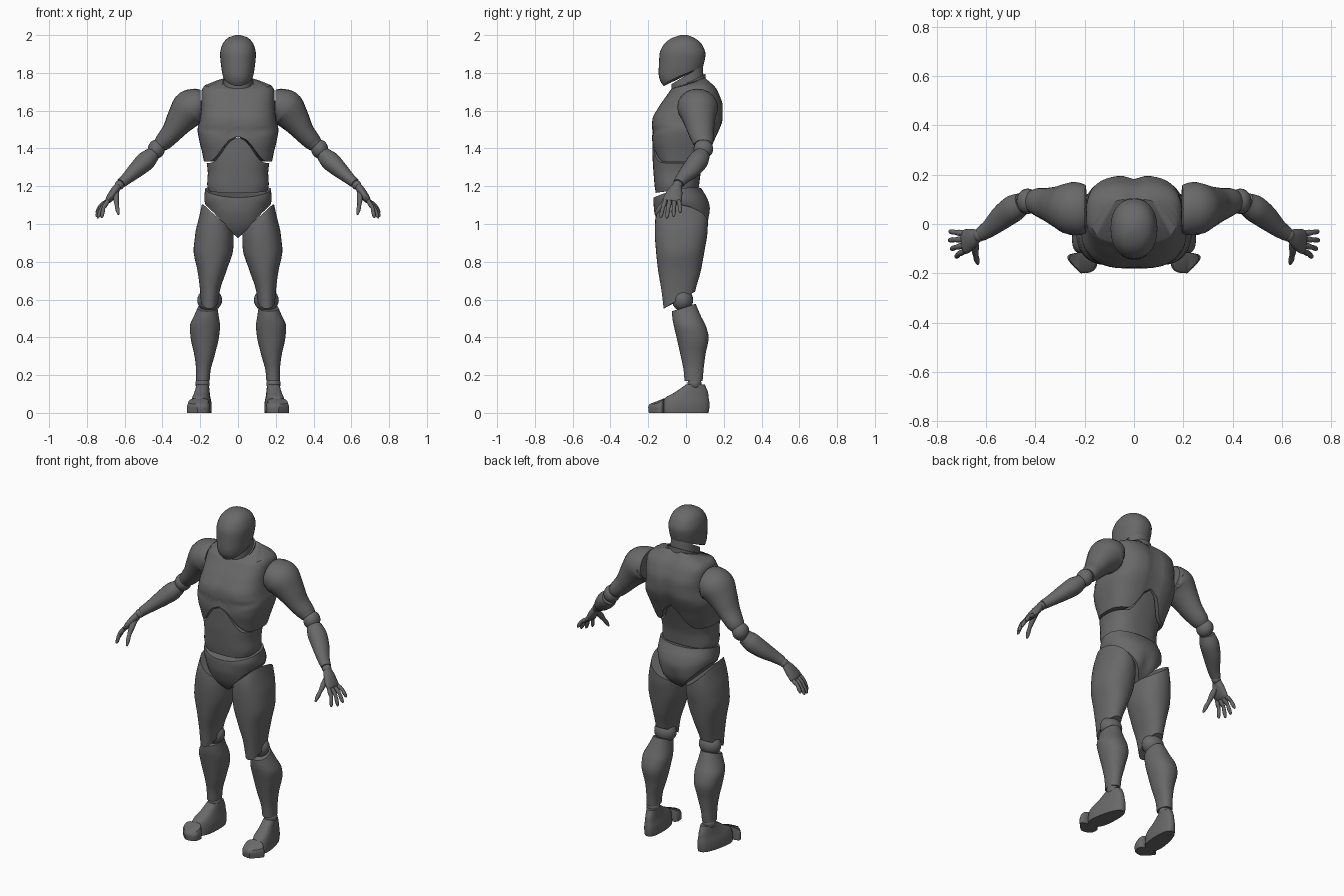
import bpy, bmesh, math
from mathutils import Vector

if "Cube" in bpy.data.objects:
    bpy.data.objects.remove(bpy.data.objects["Cube"])

dark = bpy.data.materials.new("dark_grey")
dark.diffuse_color = (.14, .14, .14, 1)
dark.use_nodes = True
dark.node_tree.nodes["Principled BSDF"].inputs["Base Color"].default_value = dark.diffuse_color


def interp(keys, t):
    """Monotone cubic interpolation; keys = (t, v0, v1, ...) ascending in t."""
    t = min(max(t, keys[0][0]), keys[-1][0])
    i = 0
    while i < len(keys) - 2 and t > keys[i + 1][0]:
        i += 1

    def slope(a, b, k):
        return (keys[b][k] - keys[a][k]) / (keys[b][0] - keys[a][0])

    def tangent(j, k):
        if j == 0:
            return slope(0, 1, k)
        if j == len(keys) - 1:
            return slope(j - 1, j, k)
        a, b = slope(j - 1, j, k), slope(j, j + 1, k)
        return 0 if a * b <= 0 else 2 * a * b / (a + b)

    h = keys[i + 1][0] - keys[i][0]
    f = (t - keys[i][0]) / h
    return [(2*f**3 - 3*f*f + 1) * keys[i][k] + (f**3 - 2*f*f + f) * h * tangent(i, k)
            + (3*f*f - 2*f**3) * keys[i + 1][k] + (f**3 - f*f) * h * tangent(i + 1, k)
            for k in range(1, len(keys[0]))]


def finish(name, bm):
    bmesh.ops.recalc_face_normals(bm, faces=bm.faces)
    me = bpy.data.meshes.new(name)
    bm.to_mesh(me)
    bm.free()
    me.materials.append(dark)
    bpy.context.collection.objects.link(bpy.data.objects.new(name, me))


def skin(name, rings):
    """Join rings of points with quads, close both ends with strips."""
    bm = bmesh.new()
    vs = [[bm.verts.new(p) for p in r] for r in rings]
    n = len(vs[0])
    for a, b in zip(vs, vs[1:]):
        for i in range(n):
            bm.faces.new((a[i], a[(i + 1) % n], b[(i + 1) % n], b[i]))
    for r in (vs[0], vs[-1]):
        for i in range(n // 2):
            bm.faces.new(list(dict.fromkeys((r[i], r[i + 1], r[n - 1 - i], r[-i % n]))))
    finish(name, bm)


def body(name, prof, lo, hi, p=2.2, tweak=None, side=1, steps=18, n=36):
    """Stack of cross-sections (z, cx, half_width, y_front, y_back) between edges lo and hi."""
    rings = []
    for j in range(steps + 1):
        ring = []
        for i in range(n):
            a = 2 * math.pi * i / n
            c, s = (math.copysign(abs(v) ** (2 / p), v) for v in (math.cos(a), math.sin(a)))
            z = lo(c, s) + (hi(c, s) - lo(c, s)) * j / steps
            cx, hw, yf, yb = interp(prof, z)
            q = (cx + hw * c, (yf + yb) / 2 + (yb - yf) / 2 * s, z)
            q = tweak(*q) if tweak else q
            ring.append((q[0] * side, q[1], q[2]))
        rings.append(ring)
    skin(name, rings)


def limb(name, pts, side=1, n=20, sub=4):
    """Tube through (x, y, z, radius_along_y, radius_across)."""
    keys = [(i, *p) for i, p in enumerate(pts)]
    rings, last = [], len(pts) - 1
    for j in range(last * sub + 1):
        t = j / sub
        x, y, z, rv, ru = interp(keys, t)
        d = (Vector(interp(keys, t + .2)[:3]) - Vector(interp(keys, t - .2)[:3])).normalized()
        u = d.cross(Vector((0, 1, 0))).normalized()
        v = u.cross(d)
        ring = []
        for i in range(n):
            a = 2 * math.pi * i / n
            q = Vector((x, y, z)) + v * rv * math.cos(a) + u * ru * math.sin(a)
            ring.append((q.x * side, q.y, q.z))
        rings.append(ring)
    skin(name, rings)


def ball(name, c, r, side=1):
    bm = bmesh.new()
    bmesh.ops.create_uvsphere(bm, u_segments=20, v_segments=12, radius=1)
    for v in bm.verts:
        v.co = [c[k] + v.co[k] * r[k] for k in range(3)]
        v.co.x *= side
    finish(name, bm)


def flat(z):
    return lambda c, s: z


# head and neck
body("head", [(1.73, 0, .055, -.118, .03), (1.76, 0, .073, -.138, .05), (1.80, 0, .084, -.145, .075),
              (1.85, 0, .091, -.143, .095), (1.90, 0, .095, -.14, .103), (1.95, 0, .083, -.118, .085),
              (1.985, 0, .055, -.075, .045), (2.0, 0, .015, -.03, .005)],
     lambda c, s: 1.78 + .05 * s, flat(2.0))
body("neck", [(1.66, 0, .08, -.075, .10), (1.85, 0, .072, -.08, .088)],
     lambda c, s: 1.72 + .04 * s, lambda c, s: 1.79 + .05 * s, steps=4)
body("neck_ring", [(1.66, 0, .088, -.085, .11), (1.85, 0, .08, -.08, .10)],
     lambda c, s: 1.72 + .045 * s, lambda c, s: 1.75 + .045 * s, steps=3)


# chest with arched lower edge, pectoral cleft and spine groove
def arch(c, s):
    k = min(1, abs(c) / (.88 if s < 0 else .65))
    return 1.33 + .135 * (.5 + .5 * math.cos(math.pi * k))


def chest_shape(x, y, z):
    groove = math.exp(-(x / .03) ** 2)
    if y > .08:
        y -= .015 * groove
    elif y < -.1:
        y += .008 * groove * math.exp(-((z - 1.57) / .06) ** 2)
        y += .008 * math.exp(-((z - 1.485 - .25 * abs(x) ** 1.5) / .014) ** 2)
    return x, y, z


body("chest", [(1.32, 0, .178, -.15, .095), (1.38, 0, .19, -.168, .125), (1.44, 0, .205, -.18, .15),
               (1.50, 0, .214, -.182, .178), (1.55, 0, .203, -.18, .195), (1.62, 0, .195, -.145, .197),
               (1.70, 0, .194, -.088, .172), (1.73, 0, .18, -.068, .152), (1.755, 0, .125, -.055, .125),
               (1.78, 0, .075, -.04, .10)],
     arch, lambda c, s: 1.747 + .03 * s, p=2.9, tweak=chest_shape, steps=30, n=56)


# abdomen and pelvis
def buttocks(x, y, z):
    if y > .03:
        y -= .014 * math.exp(-(x / .025) ** 2) * math.exp(-((z - 1.0) / .06) ** 2)
    return x, y, z


body("abdomen", [(1.16, 0, .152, -.16, .065), (1.21, 0, .163, -.167, .07), (1.27, 0, .16, -.172, .078),
                 (1.33, 0, .167, -.176, .095), (1.46, 0, .185, -.178, .14)],
     lambda c, s: 1.18 + .015 * s, lambda c, s: arch(c, s) - .006, p=2.5, n=48)
body("pelvis", [(.925, 0, .13, -.09, .045), (.97, 0, .14, -.13, .095), (1.02, 0, .15, -.155, .122),
                (1.08, 0, .165, -.17, .128), (1.13, 0, .178, -.172, .115), (1.19, 0, .174, -.15, .08)],
     lambda c, s: .925 + .175 * abs(c) ** 1.2, lambda c, s: 1.165 + .025 * s + .02 * c * c,
     tweak=buttocks, n=48)


def foot_splay(x, y, z):
    w = min(1.15, max(.75, 1 - 1.5 * y))
    return .187 - .12 * (y - .04) + x * w, y, z


def toe_slant(x, y, z):
    return foot_splay(x, -.118 + (y + .118) * (1 - .6 * max(0, x) / .055), z)


for side, tag in ((1, "left_"), (-1, "right_")):
    # leg
    body(tag + "thigh", [(.55, .152, .042, -.118, .03), (.65, .148, .053, -.13, .05),
                         (.75, .138, .076, -.147, .078), (.87, .13, .105, -.16, .10),
                         (.95, .125, .101, -.165, .113), (1.02, .125, .085, -.163, .116),
                         (1.10, .127, .065, -.14, .10)],
         lambda c, s: .597 + .045 * s, lambda c, s: 1.03 + .07 * c - .02 * s, side=side)
    ball(tag + "knee", (.15, -.018, .597), (.066, .056, .06), side)
    body(tag + "shin", [(.17, .186, .036, -.008, .088), (.22, .184, .038, -.012, .092),
                        (.31, .177, .055, -.03, .103), (.40, .176, .075, -.05, .12),
                        (.46, .175, .08, -.064, .105), (.51, .168, .066, -.073, .08),
                        (.58, .158, .046, -.075, .05)],
         flat(.17), lambda c, s: .558 + .02 * s, side=side)
    ball(tag + "ankle", (.188, .045, .155), (.038, .037, .037), side)
    body(tag + "foot", [(0, 0, .05, -.122, .118), (.02, 0, .052, -.123, .123), (.05, 0, .051, -.12, .124),
                        (.08, 0, .045, -.11, .12), (.105, 0, .04, -.065, .117), (.15, 0, .034, 0, .10)],
         flat(0), flat(.15), p=2.5, tweak=foot_splay, side=side, steps=12)
    body(tag + "toes", [(0, 0, .053, -.197, -.115), (.03, 0, .054, -.2, -.115),
                        (.05, 0, .05, -.19, -.115), (.08, 0, .04, -.155, -.115)],
         flat(0), lambda c, s: .062 + .015 * s, p=2.8, tweak=toe_slant, side=side, steps=8)

    # arm
    limb(tag + "upper_arm", [(.196, .06, 1.628, .098, .082), (.215, .06, 1.627, .105, .09),
                             (.25, .063, 1.612, .108, .101),
                             (.30, .07, 1.555, .087, .08), (.35, .08, 1.485, .068, .057),
                             (.395, .09, 1.435, .055, .047), (.412, .09, 1.418, .047, .04)], side)
    ball(tag + "elbow", (.432, .092, 1.397), (.045, .052, .05), side)
    limb(tag + "forearm", [(.452, .085, 1.368, .044, .04), (.49, .062, 1.332, .055, .051),
                           (.53, .033, 1.295, .052, .045), (.59, -.02, 1.24, .036, .031),
                           (.62, -.04, 1.215, .03, .026)], side)
    ball(tag + "wrist", (.628, -.045, 1.206), (.025, .027, .025), side)

    # hand
    limb(tag + "palm", [(.634, -.047, 1.202, .025, .019), (.655, -.058, 1.172, .04, .022),
                        (.682, -.071, 1.132, .05, .019), (.692, -.074, 1.118, .047, .013)], side)
    tips = [(.75, -.03, 1.06), (.752, -.066, 1.038), (.743, -.102, 1.03), (.722, -.135, 1.032)]
    for f, tip in enumerate(tips):
        a, b = Vector((.688, -.038 - .024 * f, 1.124)), Vector(tip)
        mid = (a + b) / 2 + Vector((.007, 0, .007))
        stops = [(a, .011), (a.lerp(mid, .6), .0125), (mid, .0095), (mid.lerp(b, .35), .011),
                 (mid.lerp(b, .8), .009), (b, .004)]
        limb(f"{tag}finger_{f + 1}", [(*q, r, r) for q, r in stops], side, n=10, sub=2)
    limb(tag + "thumb", [(.645, -.06, 1.175, .016, .015), (.645, -.10, 1.135, .018, .016),
                         (.642, -.128, 1.10, .011, .011), (.638, -.145, 1.078, .0125, .012),
                         (.633, -.162, 1.05, .005, .005)], side, n=10, sub=2)

# smooth shading with sharp edges kept
for o in bpy.context.scene.objects:
    o.select_set(True)
    bpy.context.view_layer.objects.active = o
bpy.ops.object.shade_smooth_by_angle(angle=math.radians(40))
